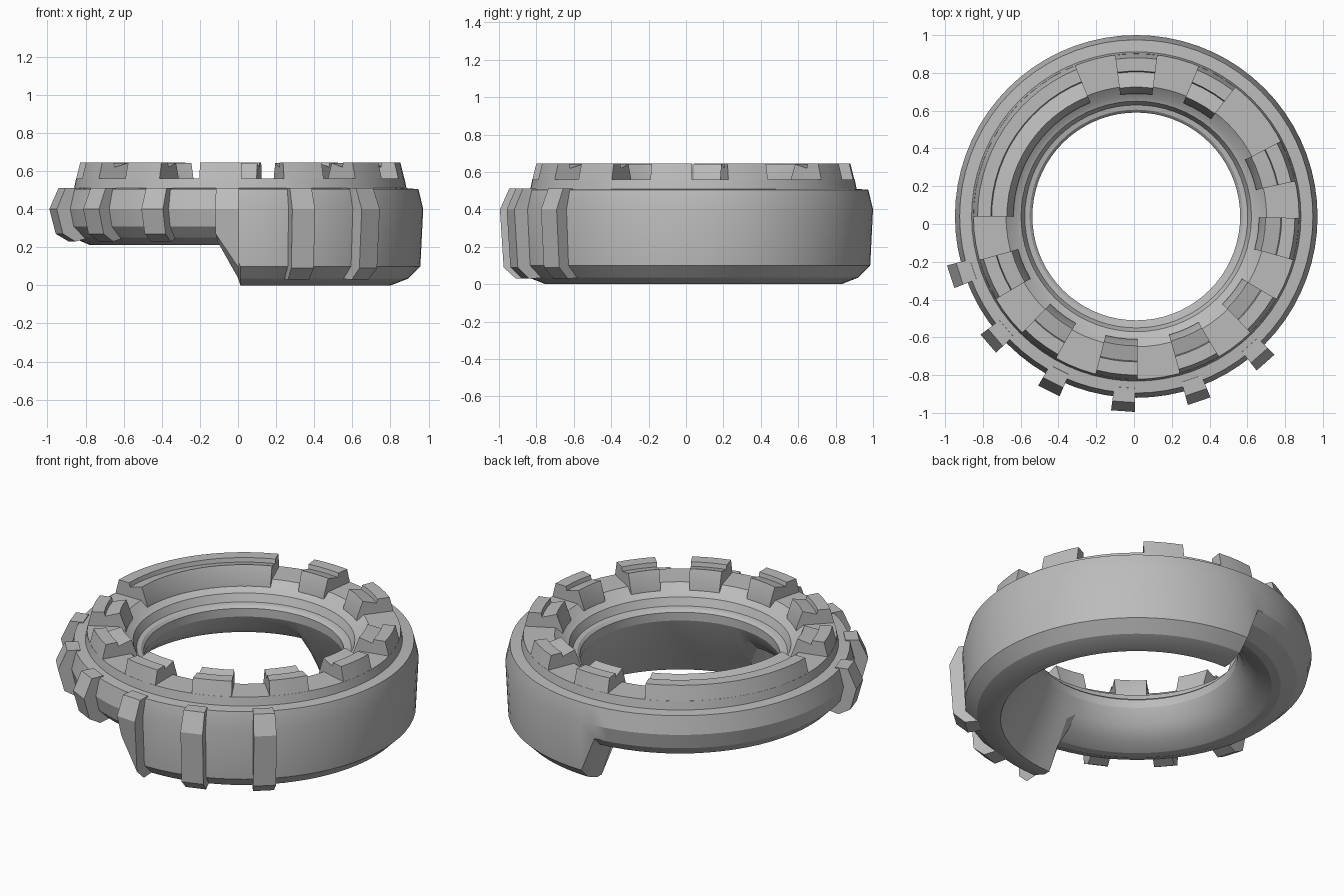
import bpy, bmesh, math

cube = bpy.data.objects.get("Cube")
if cube:
    bpy.data.objects.remove(cube)

CENTRE = (0.012, 0.04)

grey = bpy.data.materials.new("matte grey")
grey.use_nodes = True
colour = (0.5, 0.5, 0.5, 1)
grey.diffuse_color = colour
grey.node_tree.nodes["Principled BSDF"].inputs["Base Color"].default_value = colour


def sweep(name, angles, profiles, closed=False, smooth=True):
    """Skin one (radius, height) profile per angle around the ring axis."""
    bm = bmesh.new()
    rings = []
    for a, prof in zip(angles, profiles):
        c, s = math.cos(math.radians(a)), math.sin(math.radians(a))
        rings.append([bm.verts.new((CENTRE[0] + r * c, CENTRE[1] + r * s, z)) for r, z in prof])
    n = len(rings[0])
    pairs = list(zip(rings, rings[1:]))
    if closed:
        pairs.append((rings[-1], rings[0]))
    else:
        bm.faces.new(rings[0])
        bm.faces.new(rings[-1])
    for p, q in pairs:
        for i in range(n):
            j = (i + 1) % n
            bm.faces.new((p[i], q[i], q[j], p[j]))
    bmesh.ops.recalc_face_normals(bm, faces=bm.faces)
    mesh = bpy.data.meshes.new(name)
    bm.to_mesh(mesh)
    bm.free()
    mesh.materials.append(grey)
    obj = bpy.data.objects.new(name, mesh)
    bpy.context.collection.objects.link(obj)
    if smooth:
        bpy.ops.object.select_all(action='DESELECT')
        obj.select_set(True)
        bpy.context.view_layer.objects.active = obj
        bpy.ops.object.shade_smooth_by_angle(angle=math.radians(22))
    return obj


def spread(a, b, steps):
    return [a + (b - a) * i / steps for i in range(steps + 1)]


# Main ring: shallow on the right half, deep skirt on the left half
top = [(0.55, 0.44), (0.565, 0.455), (0.59, 0.46), (0.61, 0.505), (0.635, 0.515), (0.69, 0.56),
       (0.862, 0.56), (0.872, 0.51), (0.935, 0.505), (0.96, 0.4)]
shallow = top + [(0.94, 0.31), (0.88, 0.25), (0.79, 0.212), (0.74, 0.212),
                 (0.66, 0.245), (0.59, 0.31), (0.55, 0.39)]
deep = top + [(0.945, 0.1), (0.88, 0.035), (0.79, 0), (0.75, 0),
              (0.68, 0.13), (0.6, 0.27), (0.55, 0.39)]
angles = [i * 5 for i in range(-35, 37)]
sweep("main_ring", angles, [deep if abs(a) <= 90 else shallow for a in angles], closed=True)

# Raised, grooved teeth on the top face, and the long tooth at the back right
tooth = [(0.65, 0.5), (0.85, 0.5), (0.861, 0.56), (0.84, 0.645), (0.77, 0.645),
         (0.765, 0.62), (0.685, 0.642), (0.65, 0.545)]
for k, a in enumerate((90, 60, 20, -8, -38, -67, -97, -127, -157)):
    sweep(f"tooth_{k + 1}", spread(a - 7.5, a + 7.5, 3), [tooth] * 4)
sweep("long_tooth", spread(112, 180, 14), [tooth] * 15)

# Outer tread lugs; the one at the skirt's end is slanted at its foot
lug_top = [(0.88, 0.3), (0.91, 0.512), (0.985, 0.512), (1.035, 0.4)]
lug_short = lug_top + [(1.0, 0.27), (0.93, 0.23), (0.85, 0.25)]
lug_long = lug_top + [(1.015, 0.09), (0.95, 0.03), (0.85, 0.035)]
for k in range(6):
    a = -162 + 22.7 * k
    first = lug_short if k <= 3 else lug_long
    last = lug_short if k < 3 else lug_long
    sweep(f"lug_{k + 1}", (a - 3.5, a + 3.5), (first, last), smooth=False)
